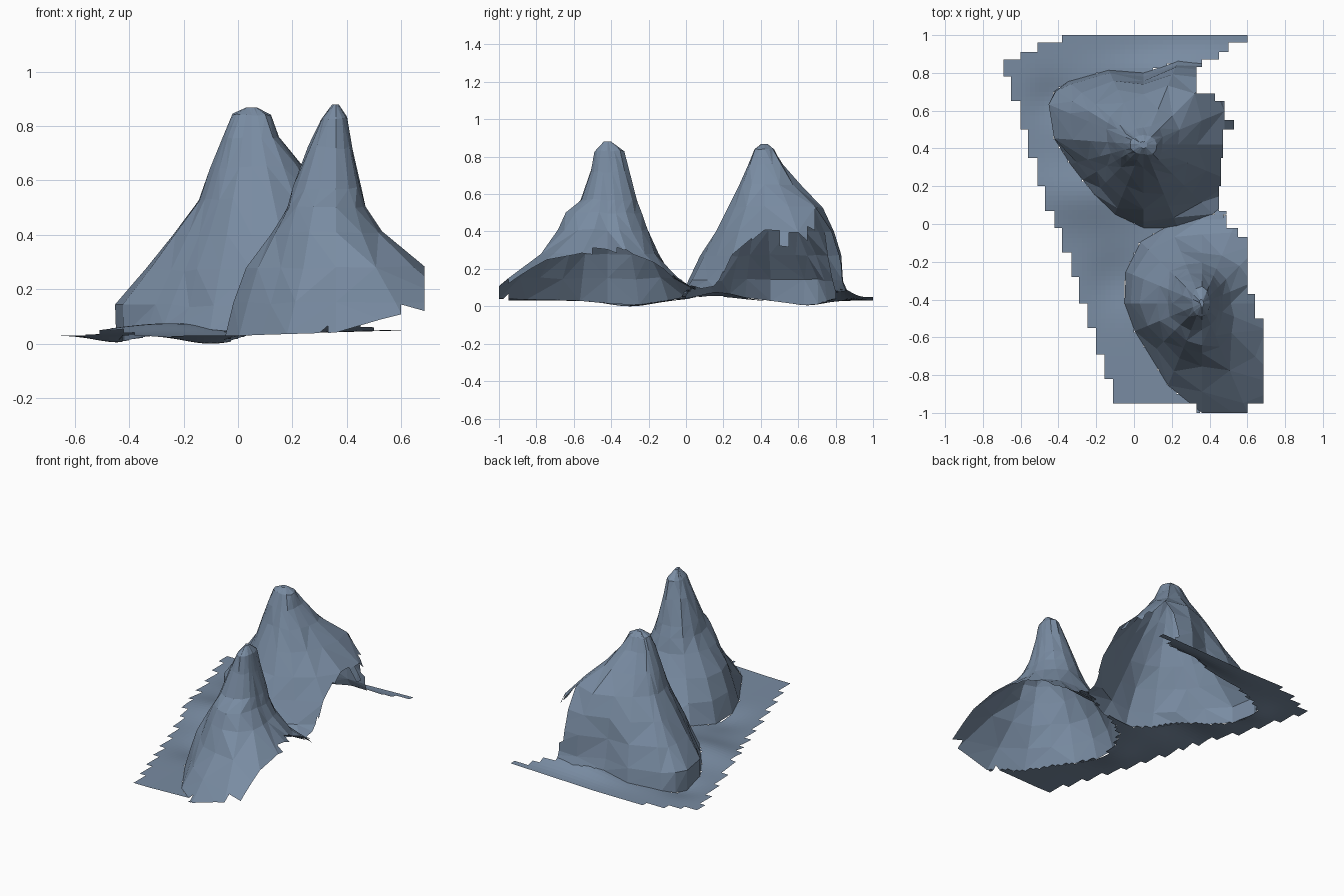
import bpy, bmesh, math, random
from mathutils import Vector

if "Cube" in bpy.data.objects:
    bpy.data.objects.remove(bpy.data.objects["Cube"])

random.seed(4)
slate = bpy.data.materials.new("slate_blue_rock")
slate.diffuse_color = (0.19, 0.26, 0.36, 1)
slate.use_nodes = True
slate.node_tree.nodes["Principled BSDF"].inputs["Base Color"].default_value = slate.diffuse_color

# Stepped outline of the terrain: (lower y of the row, west x, east x)
ROWS = [(0.96, -0.38, 0.60), (0.91, -0.51, 0.50), (0.87, -0.60, 0.45), (0.83, -0.69, 0.36),
        (0.78, -0.69, 0.33), (0.69, -0.65, 0.33), (0.65, -0.65, 0.43), (0.55, -0.60, 0.48),
        (0.50, -0.60, 0.53), (0.35, -0.56, 0.47), (0.20, -0.51, 0.46), (0.07, -0.47, 0.45),
        (-0.02, -0.42, 0.49), (-0.07, -0.38, 0.55), (-0.15, -0.38, 0.60), (-0.28, -0.33, 0.60),
        (-0.37, -0.29, 0.60), (-0.42, -0.29, 0.64), (-0.50, -0.245, 0.64), (-0.55, -0.245, 0.685),
        (-0.69, -0.20, 0.685), (-0.82, -0.155, 0.685), (-0.95, -0.11, 0.685), (-1.0, 0.33, 0.60)]


def ground_z(x, y):
    """Gently rolling valley floor with dips at the cliff feet and raised saddles."""
    def bump(cx, cy, rx, ry):
        return math.exp(-((x - cx) / rx) ** 2 - ((y - cy) / ry) ** 2)
    return (0.03 + 0.03 * max(0, x) + 0.07 * bump(0.45, 0.0, 0.2, 0.15)
            + 0.045 * bump(-0.25, 0.16, 0.3, 0.16) + 0.07 * bump(0.3, 0.8, 0.35, 0.1)
            - 0.03 * bump(-0.10, -0.30, 0.14, 0.16) - 0.025 * bump(-0.44, 0.65, 0.12, 0.12))


def trim(bm):
    """Cut the sheet to the stepped outline."""
    def cut(y0, y1, co, no):
        faces = [f for f in bm.faces if y0 < f.calc_center_median().y < y1]
        geom = set(faces)
        for f in faces:
            geom.update(f.verts)
            geom.update(f.edges)
        if geom:
            bmesh.ops.bisect_plane(bm, geom=list(geom), dist=1e-5, plane_co=co, plane_no=no)
    for y, _, _ in ROWS:
        cut(-9, 9, (0, y, 0), (0, 1, 0))
    cut(-9, 9, (0, 1, 0), (0, 1, 0))
    top = 1.0
    for y, west, east in ROWS:
        for x in (west, east):
            cut(y, top, (x, 0, 0), (1, 0, 0))
        top = y
    doomed = [f for f in bm.faces if abs(f.calc_center_median().y) > 1]
    top = 1.0
    for y, west, east in ROWS:
        for f in bm.faces:
            c = f.calc_center_median()
            if y < c.y < top and not west < c.x < east:
                doomed.append(f)
        top = y
    bmesh.ops.delete(bm, geom=list(set(doomed)), context='FACES')


def finish(name, bm):
    trim(bm)
    mesh = bpy.data.meshes.new(name)
    bm.to_mesh(mesh)
    bm.free()
    mesh.materials.append(slate)
    bpy.context.collection.objects.link(bpy.data.objects.new(name, mesh))


def refine(values):
    """Insert a smooth midpoint between neighbours of a closed list of radii."""
    n = len(values)
    out = []
    for i in range(n):
        a, b, c, d = (values[(i + k) % n] for k in (-1, 0, 1, 2))
        out += [b, (9 * (b + c) - a - d) / 16]
    return out


def mountain(name, centre, angles, levels):
    """Loft contour rings, each given as a height and radii by direction."""
    cx, cy = centre
    n = len(angles)
    fine = []
    for i, a in enumerate(angles):
        b = angles[i + 1] if i + 1 < n else angles[0] + 360
        fine += [math.radians(a), math.radians((a + b) / 2)]
    bm = bmesh.new()
    rings = []
    for k, (z, radii) in enumerate(levels):
        ring = []
        for a, r in zip(fine, refine(radii)):
            base = k == len(levels) - 1
            r *= 1 if base else random.uniform(0.98, 1.02)
            x, y = cx + r * math.cos(a), cy + r * math.sin(a)
            h = ground_z(x, y) if base else z + random.uniform(-0.006, 0.006) * (k > 0)
            ring.append(bm.verts.new((x, y, h)))
        rings.append(ring)
    bm.faces.new(rings[0])
    m = 2 * n
    for r0, r1 in zip(rings, rings[1:]):
        for i in range(m):
            j = (i + 1) % m
            quad = (r0[i], r1[i], r1[j], r0[j])
            # alternate the diagonals for a faceted rock surface
            s = random.randint(0, 1)
            bm.faces.new((quad[s], quad[s + 1], quad[s + 2]))
            bm.faces.new((quad[s], quad[s + 2], quad[(s + 3) % 4]))
    foot = [Vector((v.co.x, v.co.y)) for v in rings[-1]]
    finish(name, bm)
    return [Vector(centre) + (p - Vector(centre)) * 0.98 for p in foot]


def inside(p, poly):
    hit = False
    for a, b in zip(poly, poly[1:] + poly[:1]):
        if (a.y > p.y) != (b.y > p.y) and p.x < a.x + (p.y - a.y) * (b.x - a.x) / (b.y - a.y):
            hit = not hit
    return hit


# Front peak: directions run east, north, west, south
front_foot = mountain("front_mountain", (0.36, -0.42), [0, 45, 90, 135, 180, 225, 270, 315], [
    (0.88, [.01, .01, .02, .02, .01, .01, .02, .01]),
    (0.83, [.04, .05, .09, .07, .05, .06, .07, .05]),
    (0.72, [.06, .08, .12, .12, .10, .10, .09, .07]),
    (0.57, [.09, .12, .16, .18, .16, .16, .14, .11]),
    (0.50, [.11, .14, .18, .20, .18, .20, .22, .14]),
    (0.41, [.15, .18, .21, .24, .24, .24, .26, .22]),
    (0.28, [.31, .28, .27, .32, .33, .29, .34, .40]),
    (0.15, [.50, .46, .37, .40, .38, .34, .47, .62]),
    (0.03, [.75, .60, .45, .46, .41, .39, .58, .80])])

# Back peak: broad east shoulder and a long ridge to the north west
back_foot = mountain("back_mountain", (0.05, 0.42), [0, 45, 90, 140, 157, 195, 225, 270, 315], [
    (0.868, [.02, .02, .015, .02, .02, .02, .02, .02, .02]),
    (0.84, [.07, .06, .05, .06, .07, .07, .06, .05, .07]),
    (0.76, [.10, .12, .09, .10, .11, .10, .10, .08, .11]),
    (0.65, [.18, .22, .18, .16, .16, .14, .13, .12, .17]),
    (0.53, [.28, .38, .27, .23, .21, .18, .17, .19, .23]),
    (0.40, [.42, .49, .32, .34, .32, .24, .22, .26, .31]),
    (0.27, [.52, .54, .34, .43, .43, .31, .28, .34, .37]),
    (0.14, [.58, .57, .36, .50, .55, .37, .33, .41, .43]),
    (0.03, [.64, .60, .38, .52, .54, .40, .37, .44, .52])])

# Valley floor: open sheet that stops at the foot of each mountain
bm = bmesh.new()
step = 0.025
cols, lines = 57, 81
grid = [[bm.verts.new((x, y, ground_z(x, y)))
         for x in (-0.70 + step * i for i in range(cols))]
        for y in (-1.0 + step * j for j in range(lines))]
for j in range(lines - 1):
    for i in range(cols - 1):
        mid = Vector((-0.70 + step * (i + 0.5), -1.0 + step * (j + 0.5)))
        if not inside(mid, front_foot) and not inside(mid, back_foot):
            bm.faces.new((grid[j][i], grid[j][i + 1], grid[j + 1][i + 1], grid[j + 1][i]))
bmesh.ops.delete(bm, geom=[v for v in bm.verts if not v.link_faces], context='VERTS')
finish("valley_floor", bm)
